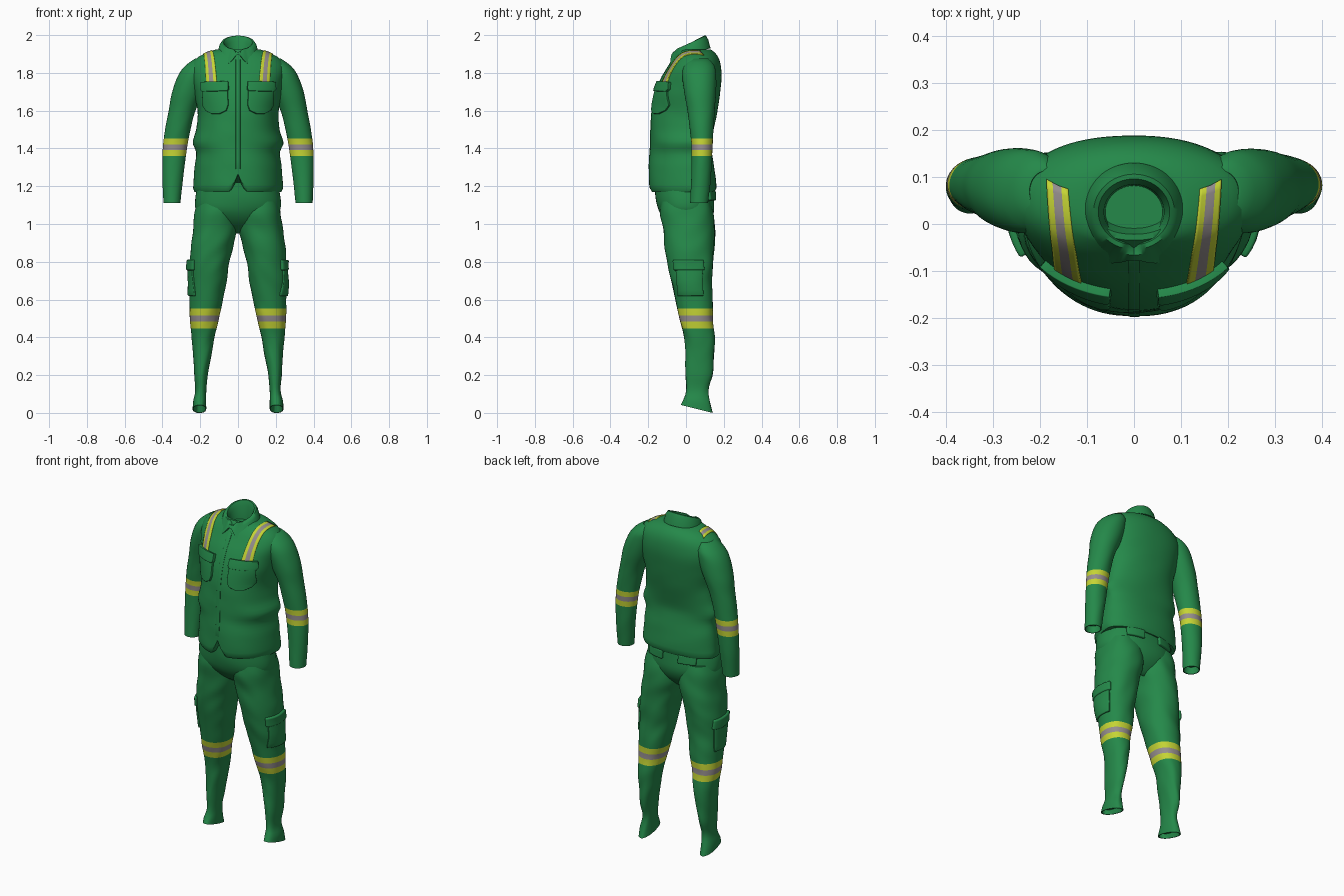
import bpy, bmesh, math
from mathutils import Vector, noise
from mathutils.bvhtree import BVHTree

if "Cube" in bpy.data.objects:
    bpy.data.objects.remove(bpy.data.objects["Cube"])


def material(name, rgb):
    m = bpy.data.materials.new(name)
    m.use_nodes = True
    m.diffuse_color = (*rgb, 1)
    m.node_tree.nodes["Principled BSDF"].inputs["Base Color"].default_value = (*rgb, 1)
    return m


MATS = [material("green cloth", (0.018, 0.25, 0.068)),
        material("reflective yellow", (0.56, 0.66, 0.035)),
        material("reflective grey", (0.3, 0.27, 0.27))]
GREEN, YELLOW, GREY = range(3)


def make(name, verts, faces, colours=None, angle=50):
    me = bpy.data.meshes.new(name)
    me.from_pydata(verts, [], faces)
    for m in MATS:
        me.materials.append(m)
    if colours:
        for poly, c in zip(me.polygons, colours):
            poly.material_index = c
    bm = bmesh.new()
    bm.from_mesh(me)
    bmesh.ops.recalc_face_normals(bm, faces=bm.faces)
    bm.to_mesh(me)
    bm.free()
    me.polygons.foreach_set("use_smooth", [True] * len(me.polygons))
    me.set_sharp_from_angle(angle=math.radians(angle))
    ob = bpy.data.objects.new(name, me)
    bpy.context.collection.objects.link(ob)
    return ob


def sample(rows, z):
    """Smooth interpolation of section rows (z first, rows going up)."""
    n = len(rows)
    i = max(k for k in range(n - 1) if rows[k][0] <= z or k == 0)
    a, b = rows[i], rows[i + 1]
    p, q = rows[max(i - 1, 0)], rows[min(i + 2, n - 1)]
    h = b[0] - a[0]
    t = (z - a[0]) / h
    out = []
    for j in range(1, len(a)):
        ma = (b[j] - p[j]) / (b[0] - p[0]) * h
        mb = (q[j] - a[j]) / (q[0] - a[0]) * h
        d = b[j] - a[j]
        out.append(a[j] + t * ma + t * t * (3 * d - 2 * ma - mb) + t ** 3 * (ma + mb - 2 * d))
    return out


def loft(name, rows, side=1, cy=None, power=2.0, segs=48, band=None, warp=None, fold=0.02):
    """Cloth tube from rows (z, x0, x1, y0, y1), with turned-in ends and a band."""
    lo, hi = rows[0][0], rows[-1][0]
    steps = int((hi - lo) / 0.02) + 2
    levels = {round(lo + (hi - lo) * k / steps, 4) for k in range(steps + 1)}
    edges = []
    if band:
        b0, b1 = band
        edges = [b0, b0 + (b1 - b0) * 0.35, b0 + (b1 - b0) * 0.66, b1]
        levels = {z for z in levels if all(abs(z - e) > 0.006 for e in edges)} | set(edges)
    levels = sorted(levels)
    plan = [(lo + 0.04, lo, 0.8), (lo, lo, 0.9)] + [(z, z, 1) for z in levels]
    plan += [(hi, hi, 0.85), (hi - 0.04, hi, 0.7)]
    verts, faces, colours = [], [], []
    for z, zs, scale in plan:
        x0, x1, y0, y1 = sample(rows, zs)
        mid = (y0 + y1) / 2 if cy is None else cy
        for k in range(segs):
            a = 2 * math.pi * k / segs
            c, s = math.cos(a), math.sin(a)
            c = math.copysign(abs(c) ** (2 / power), c)
            s = math.copysign(abs(s) ** (2 / power), s)
            r = scale * (1 + fold * noise.noise(Vector((c + side * 3, s * 1.3, zs * 11 + c))))
            v = Vector((side * ((x0 + x1) / 2 + (x1 - x0) / 2 * c * r),
                        mid + (mid - y0 if s < 0 else y1 - mid) * s * r, z))
            verts.append(warp(v) if warp else v)
    for i in range(len(plan) - 1):
        zm = (plan[i][0] + plan[i + 1][0]) / 2
        col = GREEN
        if band and edges[0] < zm < edges[3]:
            col = GREY if edges[1] < zm < edges[2] else YELLOW
        for k in range(segs):
            n = (k + 1) % segs
            faces.append((i * segs + k, i * segs + n, (i + 1) * segs + n, (i + 1) * segs + k))
            colours.append(col)
    faces += [tuple(range(segs)), tuple(range(len(verts) - segs, len(verts)))]
    return make(name, verts, faces, colours + [GREEN, GREEN])


def surface(objs):
    verts, faces = [], []
    for ob in objs:
        base = len(verts)
        verts += [v.co.copy() for v in ob.data.vertices]
        faces += [[base + i for i in p.vertices] for p in ob.data.polygons]
    return BVHTree.FromPolygons(verts, faces)


def patch(name, tree, rows, place, direction, thick, striped=False, cols=10, sub=6):
    """Cloth piece with outline rows (v, u0, u1), laid on a surface along a direction."""
    d = Vector(direction).normalized()
    lines = []
    for a, b in zip(rows, rows[1:]):
        lines += [[p + (q - p) * k / sub for p, q in zip(a, b)] for k in range(sub)]
    lines.append(rows[-1])
    verts, faces, colours = [], [], []
    for v, u0, u1 in lines:
        for k in range(cols + 1):
            start = Vector(place(u0 + (u1 - u0) * k / cols, v)) - d * 0.4
            hit = tree.ray_cast(start, d)[0]
            verts.append(hit or tree.find_nearest(start + d * 0.4)[0])
    w = cols + 1
    for i in range(len(lines) - 1):
        for k in range(cols):
            faces.append((i * w + k, i * w + k + 1, (i + 1) * w + k + 1, (i + 1) * w + k))
            colours.append((GREY if 3 <= k < 7 else YELLOW) if striped else GREEN)
    ob = make(name, verts, faces, colours)
    m = ob.modifiers.new("thickness", "SOLIDIFY")
    m.thickness, m.offset = thick * 2, 0
    if not striped:
        m = ob.modifiers.new("soft edge", "BEVEL")
        m.width, m.segments = thick * 0.4, 2
    return ob


# Jacket body, with a curved notch at the front of the hem
def hem_notch(v):
    if v.y < 0 and v.z < 1.3:
        v.z += 0.09 * max(0, 1 - abs(v.x) / 0.055) ** 2 * min(1, (1.3 - v.z) / 0.13)
    return v


BODY = [(1.17, 0.23, -0.183, 0.152), (1.19, 0.238, -0.195, 0.16), (1.3, 0.23, -0.195, 0.15),
        (1.38, 0.222, -0.19, 0.137), (1.43, 0.24, -0.19, 0.133), (1.5, 0.22, -0.188, 0.145),
        (1.6, 0.215, -0.18, 0.168), (1.7, 0.235, -0.16, 0.182), (1.78, 0.25, -0.128, 0.19),
        (1.84, 0.245, -0.09, 0.185), (1.88, 0.215, -0.066, 0.172), (1.905, 0.17, -0.048, 0.155),
        (1.925, 0.115, -0.035, 0.13)]
torso = loft("jacket_body", [(z, -w, w, f, b) for z, w, f, b in BODY], cy=0.05,
             power=2.15, segs=96, warp=hem_notch)

# Sleeves
ARM = [(1.11, 0.305, 0.395, 0.022, 0.117), (1.25, 0.29, 0.4, 0.028, 0.132),
       (1.4, 0.27, 0.398, 0.03, 0.14), (1.5, 0.252, 0.386, 0.02, 0.145),
       (1.6, 0.225, 0.367, 0.008, 0.152), (1.7, 0.18, 0.348, -0.01, 0.16),
       (1.79, 0.15, 0.315, -0.02, 0.16), (1.84, 0.14, 0.277, -0.01, 0.15),
       (1.875, 0.15, 0.228, 0.02, 0.12)]
sleeves = [loft(f"{n}_sleeve", ARM, side=s, band=(1.36, 1.453))
           for n, s in (("left", 1), ("right", -1))]


# Trousers: hips and two legs with sloping hems
def hem_slope(v):
    if v.z < 0.1:
        v.z += (0.14 - v.y) * 0.25 * (1 - v.z / 0.1)
    return v


HIPS = [(0.95, 0.04, -0.02, 0.07), (1.0, 0.16, -0.09, 0.12), (1.06, 0.219, -0.138, 0.147),
        (1.12, 0.226, -0.158, 0.15), (1.22, 0.212, -0.165, 0.14)]
hips = loft("trouser_hips", [(z, -w, w, f, b) for z, w, f, b in HIPS], power=2.2, segs=64)
LEG = [(0, 0.168, 0.24, -0.028, 0.142), (0.05, 0.168, 0.238, -0.015, 0.128),
       (0.12, 0.168, 0.226, 0.002, 0.118), (0.2, 0.16, 0.232, -0.002, 0.14),
       (0.3, 0.142, 0.237, -0.004, 0.148), (0.4, 0.124, 0.246, -0.01, 0.153),
       (0.5, 0.1, 0.254, -0.034, 0.142), (0.6, 0.08, 0.257, -0.055, 0.142),
       (0.7, 0.06, 0.258, -0.078, 0.135), (0.8, 0.045, 0.256, -0.1, 0.145),
       (0.9, 0.022, 0.247, -0.115, 0.15), (0.98, 0.0, 0.237, -0.122, 0.152),
       (1.06, 0.0, 0.228, -0.136, 0.145), (1.12, 0.01, 0.215, -0.13, 0.13)]
legs = [loft(f"{n}_leg", LEG, side=s, power=2.2, band=(0.448, 0.552), warp=hem_slope, fold=0.05)
        for n, s in (("left", 1), ("right", -1))]

# Folded collar with two points and a front gap
SEGS = 96
ring = []
for k in range(SEGS):
    f = 2 * math.pi * k / SEGS - math.pi
    back = (1 - math.cos(f)) / 2
    gap = max(0, 1 - abs(f) / 0.3)
    tip = max(0, 1 - abs(abs(f) - 0.5) / 0.4)
    crest = 1.925 + 0.072 * back - 0.025 * gap
    low = 1.885 + 0.045 * back - 0.045 * tip + 0.012 * gap
    for rx, ry, z in ((0.095, 0.09, low), (0.108 + 0.016 * tip, 0.104 + 0.02 * tip, low),
                      (0.098, 0.092, (low + crest) / 2 + 0.012), (0.086, 0.08, crest),
                      (0.076, 0.07, crest), (0.064, 0.058, crest - 0.03), (0.06, 0.055, 1.87)):
        ring.append((rx * math.sin(f), 0.026 - ry * math.cos(f), z))
P = len(ring) // SEGS
make("collar", ring, [(k * P + j, k * P + j + 1, (k + 1) % SEGS * P + j + 1, (k + 1) % SEGS * P + j)
                      for k in range(SEGS) for j in range(P - 1)])

# Pockets, flaps and shoulder stripes, repeated on both sides
top = surface([torso] + sleeves)
chest = surface([torso])
bottom = surface([hips] + legs)
for n, s in (("left", 1), ("right", -1)):
    front = lambda u, v: (s * u, -0.2, v)
    patch(f"{n}_chest_pocket", chest, [(1.73, 0.055, 0.18), (1.63, 0.05, 0.182),
          (1.6, 0.06, 0.165), (1.583, 0.095, 0.135)], front, (0, 1, 0), 0.012)
    patch(f"{n}_chest_flap", chest, [(1.75, 0.05, 0.188), (1.712, 0.048, 0.19),
          (1.7, 0.055, 0.18)], front, (0, 1, 0), 0.019)
    outer = lambda u, v: (s * 0.26, u, v)
    patch(f"{n}_cargo_pocket", bottom, [(0.8, -0.055, 0.085), (0.62, -0.04, 0.09)],
          outer, (-s, 0, 0), 0.009)
    patch(f"{n}_cargo_flap", bottom, [(0.81, -0.065, 0.09), (0.755, -0.06, 0.095)],
          outer, (-s, 0, 0), 0.015)
    patch(f"{n}_back_flap", bottom, [(1.175, 0.05, 0.15), (1.125, 0.05, 0.15)],
          lambda u, v: (s * u, 0.2, v), (0, -1, 0), 0.014)
    # v runs from the chest up to the top of the shoulder
    patch(f"{n}_shoulder_stripe", top, [(0, 0.11, 0.165), (0.5, 0.123, 0.173), (1, 0.14, 0.185)],
          lambda u, v: (s * u, -0.135 + 0.205 * v, 1.735 + 0.185 * v),
          (0, 0.65, -0.76), 0.004, striped=True, sub=12)

# Front closure and waist seam
patch("front_placket", chest, [(1.87, -0.012, 0.012), (1.6, -0.012, 0.012), (1.29, -0.012, 0.012)],
      lambda u, v: (u, -0.2, v), (0, 1, 0), 0.002, cols=4)
